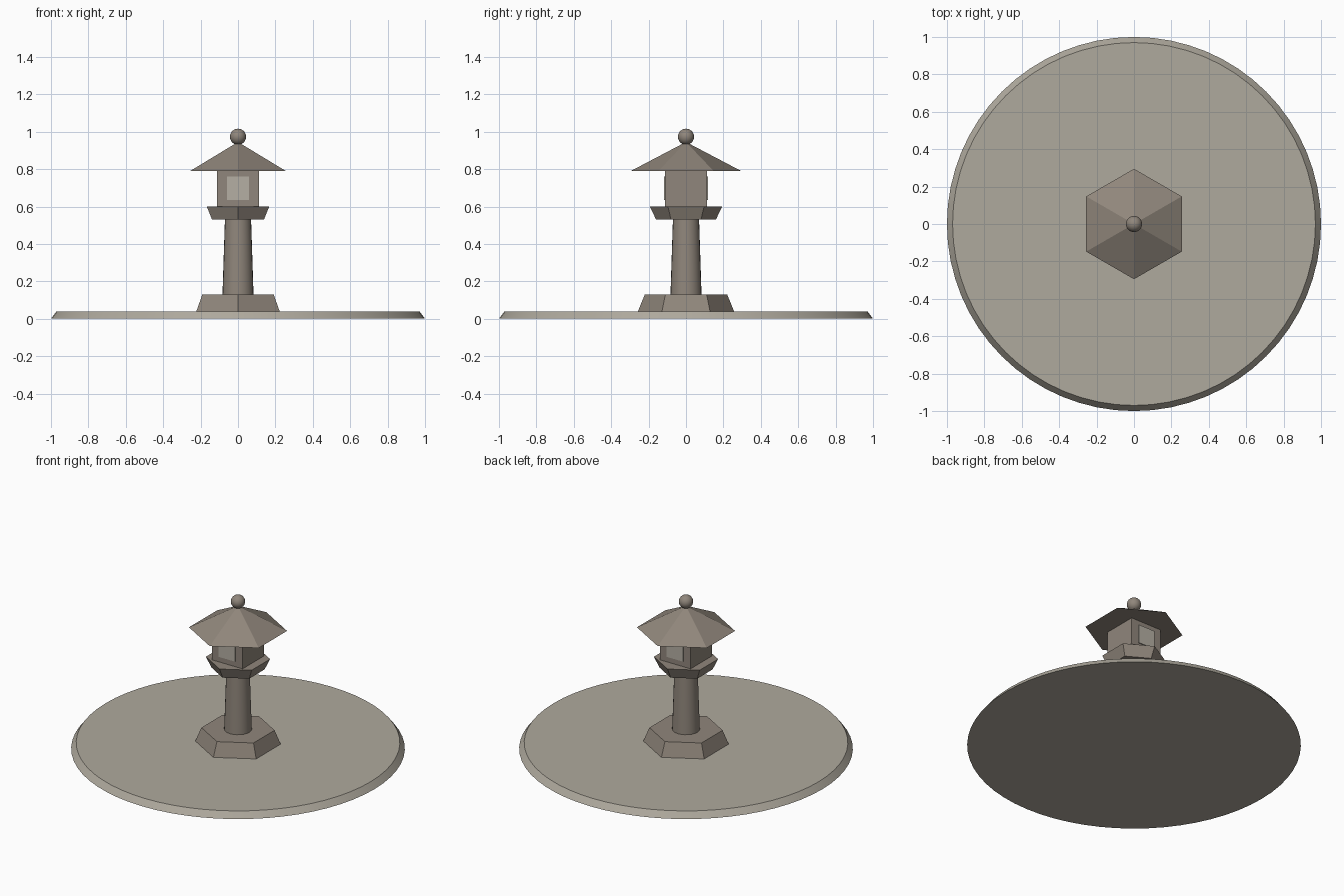
import bpy
import bmesh
from math import sin, cos, tau, radians
from mathutils import Matrix

cube = bpy.data.objects.get("Cube")
if cube:
    bpy.data.objects.remove(cube, do_unlink=True)


def make_material(name, rgb):
    mat = bpy.data.materials.new(name)
    mat.use_nodes = True
    colour = (*rgb, 1.0)
    mat.diffuse_color = colour
    mat.node_tree.nodes["Principled BSDF"].inputs["Base Color"].default_value = colour
    return mat


stone = make_material("warm grey stone", (0.28, 0.24, 0.20))
gravel = make_material("pale gravel", (0.43, 0.40, 0.34))
pane = make_material("pale window", (0.46, 0.43, 0.37))


def finish(name, bm, mat):
    bmesh.ops.recalc_face_normals(bm, faces=bm.faces[:])
    mesh = bpy.data.meshes.new(name)
    bm.to_mesh(mesh)
    bm.free()
    mesh.materials.append(mat)
    obj = bpy.data.objects.new(name, mesh)
    bpy.context.collection.objects.link(obj)
    bpy.ops.object.select_all(action="DESELECT")
    bpy.context.view_layer.objects.active = obj
    obj.select_set(True)
    bpy.ops.object.shade_smooth_by_angle(angle=radians(30))
    return obj


def frustum(name, sides, r_low, r_high, z_low, z_high, mat):
    """Tapered prism with a corner on the y axis; r_high 0 gives a point."""
    bm = bmesh.new()

    def ring(r, z):
        return [bm.verts.new((r * sin(tau * i / sides), r * cos(tau * i / sides), z))
                for i in range(sides)]

    low = ring(r_low, z_low)
    bm.faces.new(low)
    if r_high > 0:
        high = ring(r_high, z_high)
        bm.faces.new(high)
    else:
        tip = bm.verts.new((0, 0, z_high))
    for i in range(sides):
        j = (i + 1) % sides
        if r_high > 0:
            bm.faces.new((low[i], low[j], high[j], high[i]))
        else:
            bm.faces.new((low[i], low[j], tip))
    return finish(name, bm, mat)


def box(name, centre, size, mat):
    bm = bmesh.new()
    bmesh.ops.create_cube(
        bm, size=1, matrix=Matrix.Translation(centre) @ Matrix.Diagonal((*size, 1)))
    return finish(name, bm, mat)


# Round ground slab with a sloping rim
frustum("ground_disc", 64, 1.0, 0.97, 0.0, 0.04, gravel)

# Six-sided foot, round post and flared platform
frustum("foot", 6, 0.257, 0.22, 0.04, 0.13, stone)
frustum("post", 24, 0.083, 0.07, 0.13, 0.53, stone)
frustum("platform", 6, 0.16, 0.193, 0.53, 0.6, stone)

# Square light chamber with a pane at the front and the back
box("light_chamber", (0, 0, 0.695), (0.224, 0.224, 0.19), stone)
for label, side in (("front", -1), ("back", 1)):
    box(label + "_window", (0, side * 0.114, 0.698), (0.12, 0.008, 0.124), pane)

# Six-sided roof and its ball finial
frustum("roof", 6, 0.295, 0.0, 0.79, 0.945, stone)
bm = bmesh.new()
bmesh.ops.create_uvsphere(bm, u_segments=24, v_segments=14, radius=0.043,
                          matrix=Matrix.Translation((0, 0, 0.973)))
finish("finial", bm, stone)
